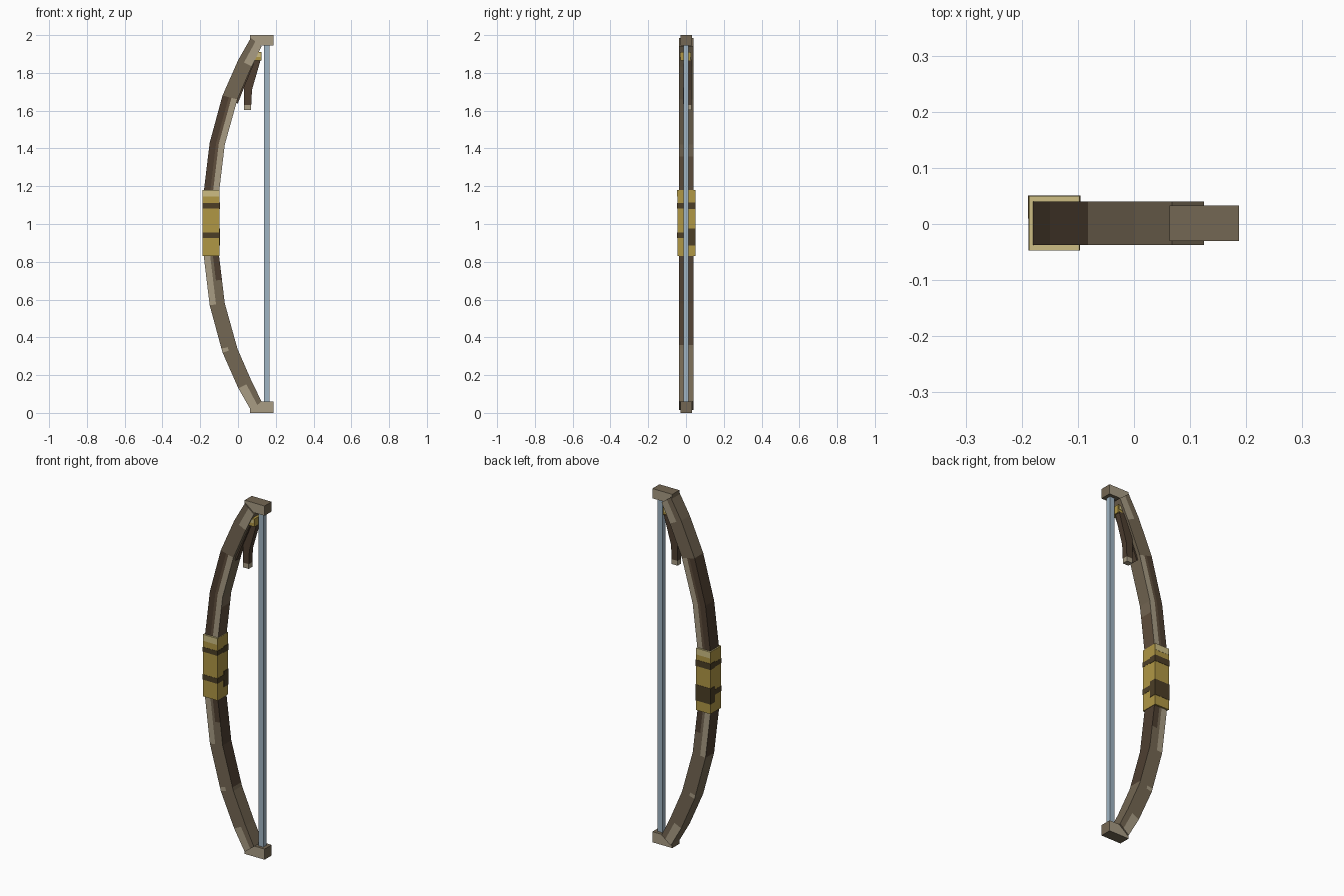
import bpy, bmesh
from mathutils import Vector

cube = bpy.data.objects.get("Cube")
if cube:
    bpy.data.objects.remove(cube)


def material(name, rgb):
    # sRGB bytes to a linear flat colour
    col = [((c / 255 + 0.055) / 1.055) ** 2.4 for c in rgb] + [1]
    m = bpy.data.materials.new(name)
    m.use_nodes = True
    m.diffuse_color = col
    bsdf = m.node_tree.nodes["Principled BSDF"]
    bsdf.inputs["Base Color"].default_value = col
    bsdf.inputs["Roughness"].default_value = 0.9
    return m


mid = material("brown_wood", (116, 103, 83))
dark = material("dark_wood", (78, 63, 49))
warm = material("reddish_wood", (96, 79, 61))
light = material("pale_wood", (168, 156, 132))
gold = material("gold_wrap", (176, 151, 69))
pale_gold = material("pale_gold", (205, 190, 132))
stripe = material("stripe_brown", (76, 62, 38))
blue = material("pale_blue_cord", (160, 181, 196))
WOODS = [mid, dark, warm, light]
M, D, W, L = range(4)


def finish(name, bm, mats):
    bmesh.ops.recalc_face_normals(bm, faces=bm.faces)
    me = bpy.data.meshes.new(name)
    bm.to_mesh(me)
    bm.free()
    for m in mats:
        me.materials.append(m)
    ob = bpy.data.objects.new(name, me)
    bpy.context.collection.objects.link(ob)
    return ob


def box(name, x, y, z, mat, rule=None):
    mats = mat if isinstance(mat, list) else [mat]
    bm = bmesh.new()
    bmesh.ops.create_cube(bm, size=1)
    for v in bm.verts:
        for i, (lo, hi) in enumerate((x, y, z)):
            v.co[i] = lo if v.co[i] < 0 else hi
    bm.normal_update()
    if rule:
        for f in bm.faces:
            f.material_index = rule(f.normal)
    return finish(name, bm, mats)


def prism(name, outline, y0, y1, mat):
    # an x/z outline given depth along y
    bm = bmesh.new()
    face = bm.faces.new([bm.verts.new((x, y0, z)) for x, z in outline])
    out = bmesh.ops.extrude_face_region(bm, geom=[face])["geom"]
    for v in out:
        if isinstance(v, bmesh.types.BMVert):
            v.co.y = y1
    return finish(name, bm, [mat])


# Limb profile from grip to tip: belly and string side points (x, height above grip)
OUTER = [(-.18, 0), (-.18, .18), (-.15, .43), (-.082, .68), (.002, .87), (.068, .985)]
INNER = [(-.10, 0), (-.10, .17), (-.07, .42), (-.003, .66), (.073, .835), (.125, .94)]
Y0, Y1 = -.037, .04


def along(points, t):
    i = min(int(t), len(points) - 2)
    return Vector(points[i]).lerp(Vector(points[i + 1]), t - i)


def limb(name, side, spans):
    # each span: end position, three side strips, belly colour, string-side colour
    bm = bmesh.new()

    def ring(t):
        o, i = along(OUTER, t), along(INNER, t)
        line = [o.lerp(i, k) for k in (0, .42, .6, 1)]
        return [bm.verts.new((p.x, y, 1 + side * p.y))
                for y, row in ((Y0, line), (Y1, line[::-1])) for p in row]

    prev = ring(0)
    bm.faces.new(prev)
    for end, strips, belly, inner in spans:
        cur = ring(end)
        colours = list(strips) + [inner] + list(strips[::-1]) + [belly]
        for k, c in enumerate(colours):
            n = (k + 1) % 8
            bm.faces.new((prev[k], prev[n], cur[n], cur[k])).material_index = c
        prev = cur
    bm.faces.new(prev)
    return finish(name, bm, WOODS)


limb("upper_limb", 1, [
    (1, (D, W, L), D, W), (1.75, (D, W, L), D, W), (2, (D, W, L), D, M),
    (3, (D, W, L), D, M), (4, (M, M, M), M, M), (5, (M, L, L), M, M)])
limb("lower_limb", -1, [
    (1, (L, M, D), D, D), (1.5, (L, M, D), D, D), (2, (L, M, M), D, D),
    (2.92, (M, M, M), M, D), (3, (L, M, M), M, M), (4, (M, M, M), M, M),
    (5, (L, L, M), M, M)])

# Tip blocks, pale on the broad sides
for name, z in (("upper_tip", (1.945, 2)), ("lower_tip", (0, .06))):
    box(name, (.063, .187), (-.03, .033), z, [mid, light],
        lambda n: 1 if abs(n.y) > .5 else 0)

# String
box("string", (.138, .168), (-.014, .014), (.05, 1.95), blue)

# Grip wrap with its bands
GX, GY = (-.187, -.097), (-.046, .049)


def grow(span, d):
    return span[0] - d, span[1] + d


box("grip_wrap", GX, GY, (.83, 1.18), gold)
box("grip_pale_band", grow(GX, -.001), grow(GY, .001), (1.145, 1.181), pale_gold)
for i, z in enumerate(((1.083, 1.11), (.925, .955))):
    box(f"grip_stripe_{i + 1}", grow(GX, .001), grow(GY, .001), z, stripe)
# Thicker half stripes on the belly and string sides
for i, z in enumerate(((1.08, 1.115), (.885, .975))):
    box(f"grip_half_stripe_{i + 1}", grow(GX, .002), (.01, GY[1] + .0015), z, stripe)

# Hanging ribbon tied below the upper tip
box("ribbon_knot", (.078, .125), (-.03, .025), (1.865, 1.91), gold)
box("ribbon_knot_cap", (.085, .118), (-.032, .027), (1.885, 1.905), pale_gold)
prism("ribbon_long_tail", [(.07, 1.87), (.12, 1.87), (.074, 1.71), (.07, 1.63),
                           (.033, 1.63), (.033, 1.74)], -.004, .028, dark)
box("ribbon_end", (.033, .07), (-.004, .028), (1.603, 1.63), light)
prism("ribbon_short_tail", [(.06, 1.85), (.085, 1.85), (.035, 1.73),
                            (-.002, 1.635), (-.012, 1.645)], -.015, .02, dark)
